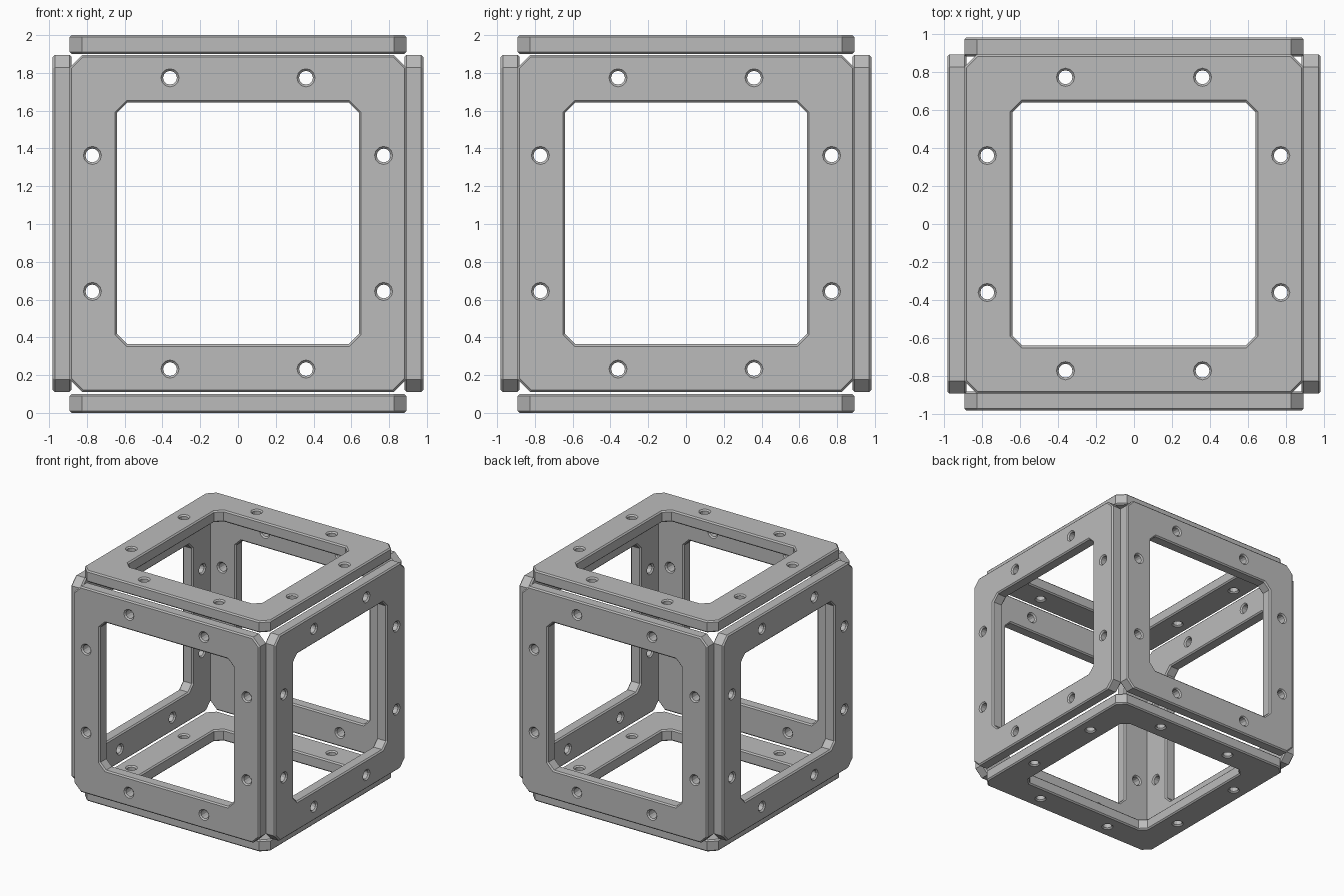
import bpy, bmesh
from math import pi, sin, cos

if "Cube" in bpy.data.objects:
    bpy.data.objects.remove(bpy.data.objects["Cube"])

HALF, OPENING, CUT = 0.892, 0.645, 0.06   # panel half size, window half size, corner cut
THICK, BEVEL = 0.1, 0.011
HOLE_R, HOLE_EDGE, HOLE_STEP = 0.048, 0.771, 0.36

grey = bpy.data.materials.new("Plain grey")
grey.use_nodes = True
colour = (0.5, 0.5, 0.5, 1)
grey.diffuse_color = colour
grey.node_tree.nodes["Principled BSDF"].inputs["Base Color"].default_value = colour


def cut_square(h, c):
    """Square outline with its four corners cut off."""
    a = h - c
    return [(h, -a), (h, a), (a, h), (-a, h), (-h, a), (-h, -a), (-a, -h), (a, -h)]


def circle(x, y, r, sides=12):
    return [(x + r * cos(2 * pi * i / sides), y + r * sin(2 * pi * i / sides))
            for i in range(sides)]


def panel_mesh():
    """Chamfered square frame with a window and eight bolt holes."""
    outlines = [cut_square(HALF - BEVEL, CUT), cut_square(OPENING + BEVEL / 2, CUT)]
    for s in (-1, 1):
        for t in (-1, 1):
            outlines.append(circle(s * HOLE_EDGE, t * HOLE_STEP, HOLE_R))
            outlines.append(circle(t * HOLE_STEP, s * HOLE_EDGE, HOLE_R))
    curve = bpy.data.curves.new("panel_profile", "CURVE")
    curve.dimensions = "2D"
    curve.fill_mode = "BOTH"
    curve.extrude = THICK / 2 - BEVEL
    curve.bevel_depth = BEVEL
    curve.bevel_resolution = 0
    for points in outlines:
        spline = curve.splines.new("POLY")
        spline.points.add(len(points) - 1)
        for p, (x, y) in zip(spline.points, points):
            p.co = (x, y, 0, 1)
        spline.use_cyclic_u = True
    helper = bpy.data.objects.new("panel_profile", curve)
    bpy.context.collection.objects.link(helper)
    mesh = bpy.data.meshes.new_from_object(
        helper.evaluated_get(bpy.context.evaluated_depsgraph_get()))
    bpy.data.objects.remove(helper)
    bpy.data.curves.remove(curve)
    bm = bmesh.new()
    bm.from_mesh(mesh)
    bmesh.ops.remove_doubles(bm, verts=bm.verts, dist=0.0005)
    bmesh.ops.recalc_face_normals(bm, faces=bm.faces)
    for f in bm.faces:
        f.smooth = False
        f.material_index = 0
    bm.to_mesh(mesh)
    bm.free()
    mesh.name = "panel"
    mesh.materials.clear()
    mesh.materials.append(grey)
    return mesh


# Six identical panels around the open cube
mesh = panel_mesh()
SIDE, MID = 0.931, 1.003
panels = {
    "front_panel": ((0, -SIDE, MID), (pi / 2, 0, 0)),
    "back_panel": ((0, SIDE, MID), (-pi / 2, 0, 0)),
    "left_panel": ((SIDE, 0, MID), (0, pi / 2, 0)),
    "right_panel": ((-SIDE, 0, MID), (0, -pi / 2, 0)),
    "top_panel": ((0, 0, 2 - THICK / 2), (0, 0, 0)),
    "bottom_panel": ((0, 0, THICK / 2), (pi, 0, 0)),
}
for name, (location, rotation) in panels.items():
    panel = bpy.data.objects.new(name, mesh)
    panel.location = location
    panel.rotation_euler = rotation
    bpy.context.collection.objects.link(panel)
